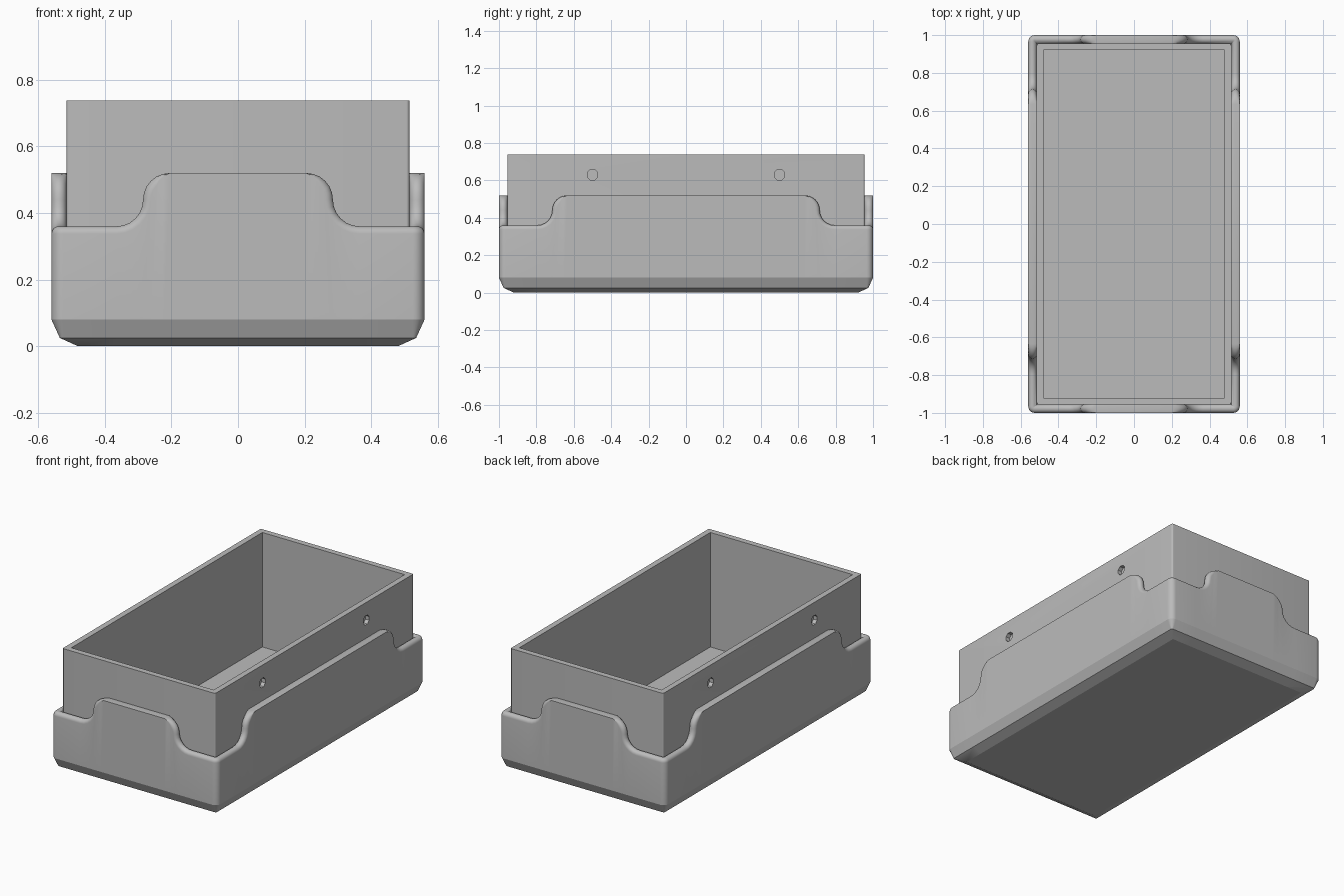
import bpy, bmesh, math
from mathutils import Vector

if "Cube" in bpy.data.objects:
    bpy.data.objects.remove(bpy.data.objects["Cube"])

grey = bpy.data.materials.new("plain grey")
grey.use_nodes = True
grey.diffuse_color = (0.5, 0.5, 0.5, 1)
grey.node_tree.nodes["Principled BSDF"].inputs["Base Color"].default_value = (0.5, 0.5, 0.5, 1)

HALF_X, HALF_Y = 0.56, 1.0
LOW, HIGH = 0.36, 0.52        # rim heights
CURVE = (HIGH - LOW) / 2      # radius of both arcs of the rim step
CORNER = 0.035                # vertical corner radius
WALL = 0.045                  # thickness of the outer wall
STEPS = 6


def make_object(name, bm):
    mesh = bpy.data.meshes.new(name)
    bm.to_mesh(mesh)
    bm.free()
    mesh.materials.append(grey)
    obj = bpy.data.objects.new(name, mesh)
    bpy.context.collection.objects.link(obj)
    return obj


def smooth(obj, degrees):
    bpy.ops.object.select_all(action="DESELECT")
    obj.select_set(True)
    bpy.context.view_layer.objects.active = obj
    bpy.ops.object.shade_smooth_by_angle(angle=math.radians(degrees))


def rim_step(flat):
    """Half of the rim curve: (along, height, normal along, normal up, roundness)."""
    points = []
    for i in range(STEPS + 1):
        a = math.pi / 2 * (1 - i / STEPS)
        c, s = math.cos(a), math.sin(a)
        points.append((flat + CURVE * c, LOW + CURVE * (1 + s), c, s, min(1, 2 * i / STEPS)))
    for i in range(1, STEPS + 1):
        a = math.pi / 2 * i / STEPS
        c, s = math.cos(a), math.sin(a)
        points.append((flat + CURVE * (2 - c), LOW + CURVE * (1 - s), c, s, 1))
    return points


def ring(inset, drop=0, height=None):
    """One closed loop around the tray, at a height or following the rim."""
    loop = []
    walls = [((1, 0), (0, -1)), ((0, 1), (1, 0)), ((-1, 0), (0, 1)), ((0, -1), (-1, 0))]
    for k, (t, n) in enumerate(walls):
        t, n = Vector((*t, 0)), Vector((*n, 0))
        length, depth, flat = (HALF_X, HALF_Y, 0.205) if k % 2 == 0 else (HALF_Y, HALF_X, 0.635)
        half = rim_step(flat)
        mirrored = [(-s, z, -ns, nz, f) for s, z, ns, nz, f in reversed(half)]
        for s, z, ns, nz, f in mirrored + half:
            if height is None:
                s, z = s - ns * drop * f, z - nz * drop * f
            else:
                z = height
            loop.append(t * s + n * (depth - inset) + Vector((0, 0, z)))
        # rounded corner at the end of this wall
        centre = t * (length - CORNER) + n * (depth - CORNER) - (t + n) * max(inset - CORNER, 0)
        z = LOW - drop if height is None else height
        for i in range(STEPS + 1):
            a = math.pi / 2 * i / STEPS
            out = (n * math.cos(a) + t * math.sin(a)) * max(CORNER - inset, 0)
            loop.append(centre + out + Vector((0, 0, z)))
    return loop


# Outer tray: chamfered base, straight walls and a rounded, stepped rim
rings = [ring(0.08, height=0), ring(0.025, height=0.025), ring(0, height=0.08)]
radius = WALL / 2
for i in range(2 * STEPS + 1):
    a = math.pi * i / (2 * STEPS)
    rings.append(ring(radius * (1 - math.cos(a)), radius * (1 - math.sin(a))))
rings.append(ring(0.06, radius))

bm = bmesh.new()
loops = [[bm.verts.new(p) for p in r] for r in rings]
for low, high in zip(loops, loops[1:]):
    for i in range(len(low)):
        j = (i + 1) % len(low)
        bm.faces.new((low[i], low[j], high[j], high[i]))
bm.faces.new(list(reversed(loops[0])))
bmesh.ops.remove_doubles(bm, verts=bm.verts, dist=1e-5)
smooth(make_object("outer_tray", bm), 20)


# Inner box
def block(name, x, y, bottom, top, corner=0):
    bm = bmesh.new()
    bmesh.ops.create_cube(bm, size=2)
    for v in bm.verts:
        v.co = (v.co.x * x, v.co.y * y, top if v.co.z > 0 else bottom)
    if corner:
        upright = [e for e in bm.edges if abs(e.verts[0].co.z - e.verts[1].co.z) > 0.1]
        bmesh.ops.bevel(bm, geom=upright, offset=corner, segments=STEPS,
                        profile=0.5, affect="EDGES")
    return make_object(name, bm)


def cut(target, cutter):
    cutter.hide_render = True
    mod = target.modifiers.new("cut", "BOOLEAN")
    mod.operation, mod.solver, mod.object = "DIFFERENCE", "EXACT", cutter
    bpy.context.view_layer.objects.active = target
    bpy.ops.object.modifier_apply(modifier=mod.name)
    bpy.data.objects.remove(cutter)


box = block("inner_box", 0.515, 0.955, 0.02, 0.738, corner=0.01)
cut(box, block("cavity_cutter", 0.48, 0.92, 0.04, 1))

# Shallow eight-sided holes in both long sides
for side in (-1, 1):
    for y in (-0.5, 0.5):
        bpy.ops.mesh.primitive_cylinder_add(
            vertices=8, radius=0.03, depth=0.05,
            location=(side * 0.515, y, 0.63),
            rotation=(math.radians(22.5), math.radians(90), 0))
        hole = bpy.context.object
        hole.data.materials.append(grey)
        # turn the octagon so that its flats lie level
        hole.rotation_euler = (0, math.radians(90), 0)
        hole.data.transform(hole.matrix_basis.Rotation(math.radians(22.5), 4, "Z"))
        bpy.context.view_layer.update()
        cut(box, hole)

smooth(box, 20)
